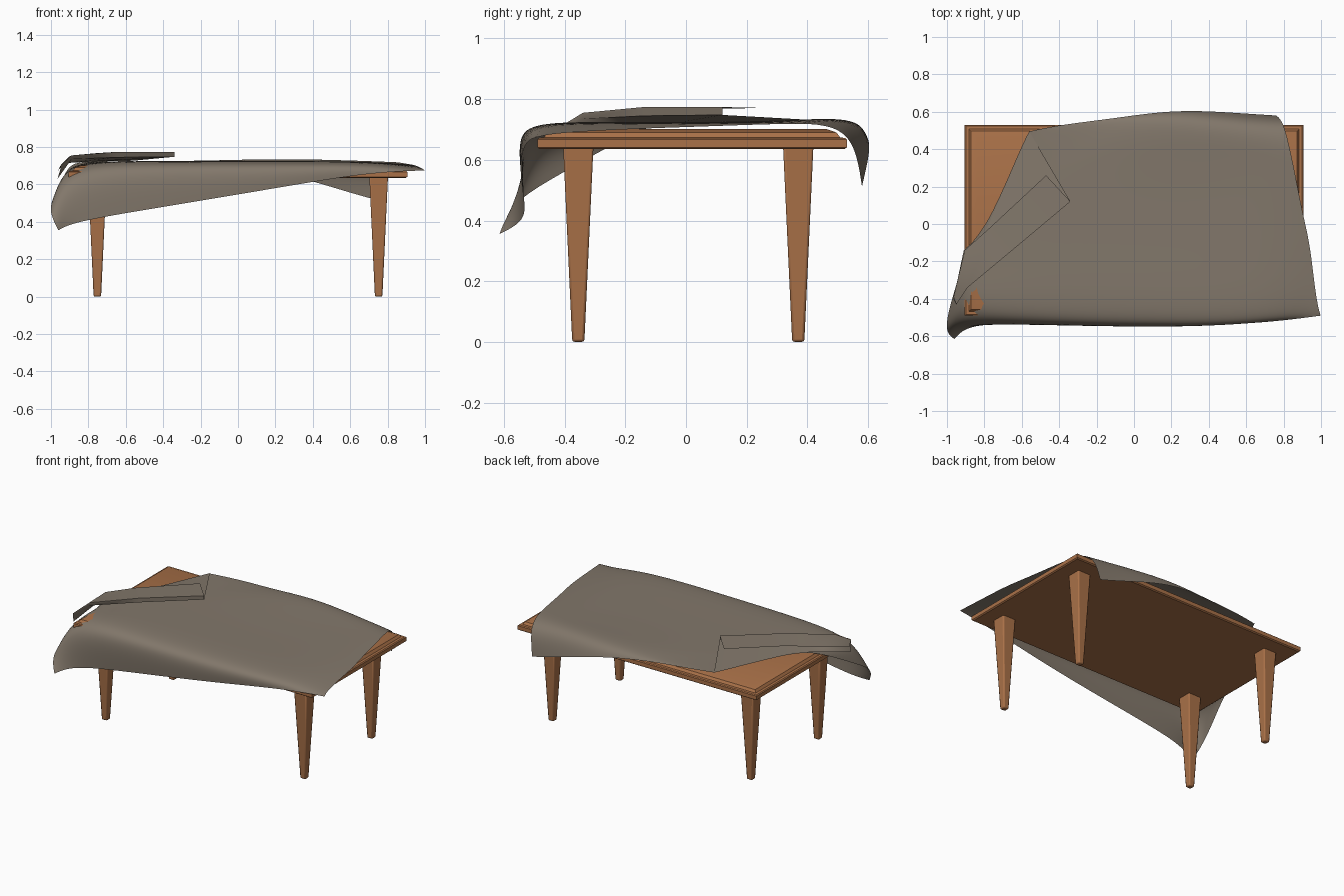
import bpy, bmesh, math

if "Cube" in bpy.data.objects:
    bpy.data.objects.remove(bpy.data.objects["Cube"])


def material(name, rgb):
    m = bpy.data.materials.new(name)
    m.diffuse_color = (*rgb, 1)
    m.use_nodes = True
    m.node_tree.nodes["Principled BSDF"].inputs["Base Color"].default_value = m.diffuse_color
    return m


WOOD = material("warm_wood", (0.40, 0.165, 0.065))
CLOTH = material("taupe_cloth", (0.225, 0.187, 0.147))


def finish(name, bm, mat, angle=30):
    bmesh.ops.recalc_face_normals(bm, faces=bm.faces)
    me = bpy.data.meshes.new(name)
    bm.to_mesh(me)
    bm.free()
    me.materials.append(mat)
    ob = bpy.data.objects.new(name, me)
    bpy.context.collection.objects.link(ob)
    bpy.ops.object.select_all(action='DESELECT')
    ob.select_set(True)
    bpy.context.view_layer.objects.active = ob
    bpy.ops.object.shade_smooth_by_angle(angle=math.radians(angle))
    return ob


def rect_loft(rings):
    """Stack of rectangles (cx, cy, half_x, half_y, z), capped at both ends."""
    bm = bmesh.new()
    loops = [[bm.verts.new((cx + sx * hx, cy + sy * hy, z))
              for sx, sy in ((-1, -1), (1, -1), (1, 1), (-1, 1))]
             for cx, cy, hx, hy, z in rings]
    for a, b in zip(loops, loops[1:]):
        for i in range(4):
            j = (i + 1) % 4
            bm.faces.new((a[i], a[j], b[j], b[i]))
    bm.faces.new(loops[0])
    bm.faces.new(loops[-1])
    return bm


def sheet(rows):
    """Grid of quads; points without a height lie on the table."""
    bm = bmesh.new()
    g = [[bm.verts.new(p if len(p) == 3 else (*p, 0.724)) for p in r] for r in rows]
    for a, b in zip(g, g[1:]):
        for i in range(len(a) - 1):
            bm.faces.new((a[i], a[i + 1], b[i + 1], b[i]))
    return bm


# Table top with a moulded edge
CY = 0.02
edge = [(0.008, 0.635), (0, 0.641), (0, 0.667), (0.006, 0.672),
        (0.022, 0.674), (0.034, 0.690), (0.065, 0.701)]
finish("table_top", rect_loft([(0, CY, 0.905 - d, 0.51 - d, z) for d, z in edge]), WOOD)

# Four tapered legs
for sx, side in ((-1, "left"), (1, "right")):
    for y, end in ((-0.355, "front"), (0.37, "back")):
        x = sx * 0.752
        leg = finish(f"{end}_{side}_leg", rect_loft(
            [(x, y, 0.02, 0.02, 0), (x, y, 0.05, 0.05, 0.645)]), WOOD, 50)
        bev = leg.modifiers.new("soft_edges", 'BEVEL')
        bev.width, bev.segments = 0.008, 2

# Draped cloth: rows run left to right, from the front hem to the back hem
drape = [
    [(-.96, -.615, .355), (-.885, -.525, .40), (-.4, -.535, .48), (.2, -.55, .58), (.7, -.53, .665), (.998, -.49, .675)],
    [(-1.015, -.575, .46), (-.93, -.54, .64), (-.4, -.55, .665), (.2, -.56, .675), (.7, -.535, .70), (.985, -.45, .685)],
    [(-.98, -.42, .55), (-.93, -.47, .725), (-.4, -.50, .727), (.2, -.50, .727), (.7, -.48), (.965, -.33, .695)],
    [(-.935, -.28, .63), (-.90, -.30), (-.4, -.20), (.2, -.20), (.7, -.20), (.94, -.1, .705)],
    [(-.90, -.12, .715), (-.80, -.10), (-.4, .10), (.2, .10), (.7, .10), (.90, .06, .71)],
    [(-.79, -.03), (-.68, .07), (-.35, .35), (.22, .38, .735), (.68, .38), (.85, .33, .72)],
    [(-.60, .42), (-.42, .50), (-.1, .55), (.22, .58, .748), (.6, .55, .735), (.80, .55, .72)],
    [(-.56, .495), (-.40, .53, .72), (-.1, .565, .71), (.23, .615, .67), (.6, .59, .555), (.76, .58, .512)],
]
cloth = finish("draped_cloth", sheet(drape), CLOTH, 180)
sub = cloth.modifiers.new("soft_folds", 'SUBSURF')
sub.levels = sub.render_levels = 3
sub.boundary_smooth = 'PRESERVE_CORNERS'

# Folded-back corner: outer fold, lower crease, upper crease, free edge
fold = [
    [(-.965, -.40, .63), (-.95, -.43, .68), (-.95, -.43, .70), (-.965, -.39, .67)],
    [(-.91, -.14, .715), (-.89, -.34, .735), (-.89, -.34, .755), (-.905, -.14, .748)],
    [(-.79, -.03, .722), (-.65, -.14, .745), (-.65, -.14, .774), (-.76, -.01, .767)],
    [(-.56, .495, .727), (-.34, .12, .748), (-.34, .12, .774), (-.47, .26, .771)],
]
finish("folded_cloth_corner", sheet(fold), CLOTH, 50)
